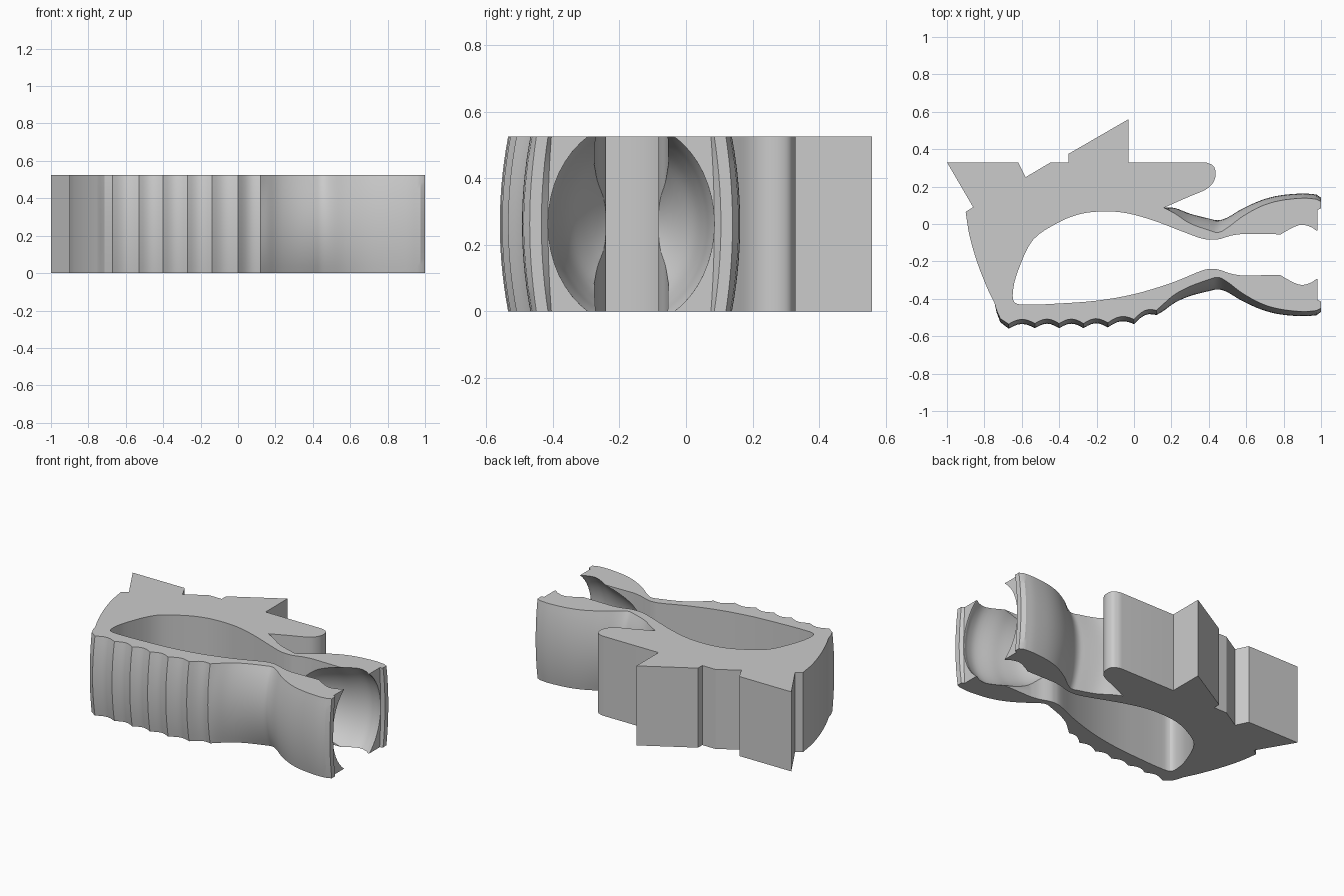
import bpy, bmesh, math
from mathutils import Vector

if "Cube" in bpy.data.objects:
    bpy.data.objects.remove(bpy.data.objects["Cube"])

H = 0.525          # clip height
AXIS = -0.165      # y of the jaw axis
LEVELS = 14        # slices through the height


def smooth(points, steps=4):
    """Catmull-Rom curve through (x, y, bulge) points."""
    p = [Vector(q) for q in points]
    p = [2 * p[0] - p[1]] + p + [2 * p[-1] - p[-2]]
    out = []
    for a, b, c, d in zip(p, p[1:], p[2:], p[3:]):
        for k in range(steps):
            t = k / steps
            out.append(0.5 * (2 * b + (c - a) * t + (2 * a - 5 * b + 4 * c - d) * t * t
                              + (3 * b - a - 3 * c + d) * t ** 3))
    return [tuple(v) for v in out] + [tuple(points[-1])]


def mirror(points):
    return [(x, 2 * AXIS - y, -s) for x, y, s in reversed(points)]


def flat(points):
    return [(x, y, 0) for x, y in points]


# Rear edge of the body
rear = flat([(-1, .33), (-.86, .09), (-.9, .065)]) + smooth(
    flat([(-.9, .065), (-.88, -.06), (-.84, -.2), (-.79, -.33), (-.745, -.425)]))[1:]

# Finger ridges along the grip
ridges = [(-.67, -.535), (-.53, -.532), (-.4, -.532), (-.27, -.532),
          (-.14, -.528), (0, -.51), (.12, -.462)]
grip = [(-.735, -.46, -.012), (-.715, -.505, -.02)]
for (xa, ya), (xb, yb) in zip(ridges, ridges[1:]):
    for k in range(6):
        u = k / 6
        grip.append((xa + (xb - xa) * u,
                     ya + (yb - ya) * u + .024 * math.sin(math.pi * u), -.025))

# Outer jaw curve (bulges outward at mid height), shared by both arms
jaw = [(.3, -.333, -.052), (.4, -.297, -.062), (.45, -.285, -.065), (.5, -.31, -.055),
       (.58, -.37, -.042), (.68, -.425, -.032), (.78, -.455, -.028), (.9, -.468, -.025),
       (.975, -.463, -.025)]
tip = [(1, -.45, -.02), (1, -.415, -.02), (.982, -.405, -.01), (.982, -.28, 0)]
lower_lead = [(.12, -.462, -.025), (.16, -.425, -.038), (.22, -.375, -.045)]
upper_lead = [(.22, .055, .03), (.16, .087, 0)]
lower_arm = smooth(lower_lead + jaw) + tip
upper_arm = mirror(tip) + smooth(mirror(jaw) + upper_lead)

# Inner slot, from the lower jaw round the pocket and back to the upper jaw
slot = flat([(.78, -.272)]) + smooth(flat([
    (.58, -.276), (.52, -.266), (.46, -.246), (.42, -.24), (.36, -.25), (.2, -.315),
    (0, -.375), (-.2, -.41), (-.4, -.425), (-.55, -.431), (-.635, -.422), (-.647, -.36),
    (-.62, -.25), (-.54, -.085), (-.4, .01), (-.28, .055), (-.16, .067), (-.04, .058),
    (.1, .02), (.25, -.037), (.36, -.077), (.42, -.083), (.46, -.08), (.52, -.062),
    (.58, -.053)])) + flat([(.78, -.055)])

# Lever nose and the notched top edge
top = smooth(flat([(.28, .14), (.385, .185), (.425, .225), (.437, .27), (.425, .31),
                   (.39, .328)])) + flat([
    (.37, .33), (-.03, .33), (-.03, .56), (-.35, .375), (-.35, .33), (-.445, .33),
    (-.58, .25), (-.62, .33)])

outline = rear + grip + lower_arm + slot + upper_arm + top


def make_object(name, bm):
    bmesh.ops.recalc_face_normals(bm, faces=bm.faces)
    mesh = bpy.data.meshes.new(name)
    bm.to_mesh(mesh)
    bm.free()
    obj = bpy.data.objects.new(name, mesh)
    bpy.context.collection.objects.link(obj)
    return obj


def loft(name, rings):
    """Skin a stack of closed rings and cap both ends."""
    bm = bmesh.new()
    rows = [[bm.verts.new(v) for v in ring] for ring in rings]
    n = len(rows[0])
    for a, b in zip(rows, rows[1:]):
        for i in range(n):
            j = (i + 1) % n
            bm.faces.new((a[i], a[j], b[j], b[i]))
    bm.faces.new(rows[0][::-1])
    bm.faces.new(rows[-1])
    return make_object(name, bm)


# Clip body
rings = []
for k in range(LEVELS + 1):
    t = 2 * k / LEVELS - 1
    rings.append([(x, y + s * (1 - t * t), H * k / LEVELS) for x, y, s in outline])
body = loft("clip_body", rings)

# Oval socket hollowed out of the jaws
socket = smooth([(.4, .04, 0), (.45, .09, 0), (.52, .145, 0), (.6, .192, 0), (.7, .222, 0),
                 (.78, .239, 0), (.88, .266, 0), (.94, .262, 0), (.975, .25, 0)]) + [(1.06, .252, 0)]
cutter = loft("socket_cutter", [
    [(x, AXIS + r * math.cos(a), H / 2 + 1.23 * r * math.sin(a))
     for a in (2 * math.pi * i / 48 for i in range(48))] for x, r, _ in socket])
cutter.hide_render = True

cut = body.modifiers.new("socket", 'BOOLEAN')
cut.operation = 'DIFFERENCE'
cut.solver = 'EXACT'
cut.object = cutter
bpy.context.view_layer.objects.active = body
body.select_set(True)
bpy.ops.object.modifier_apply(modifier=cut.name)
bpy.data.objects.remove(cutter)
bpy.ops.object.shade_smooth_by_angle(angle=math.radians(25))
